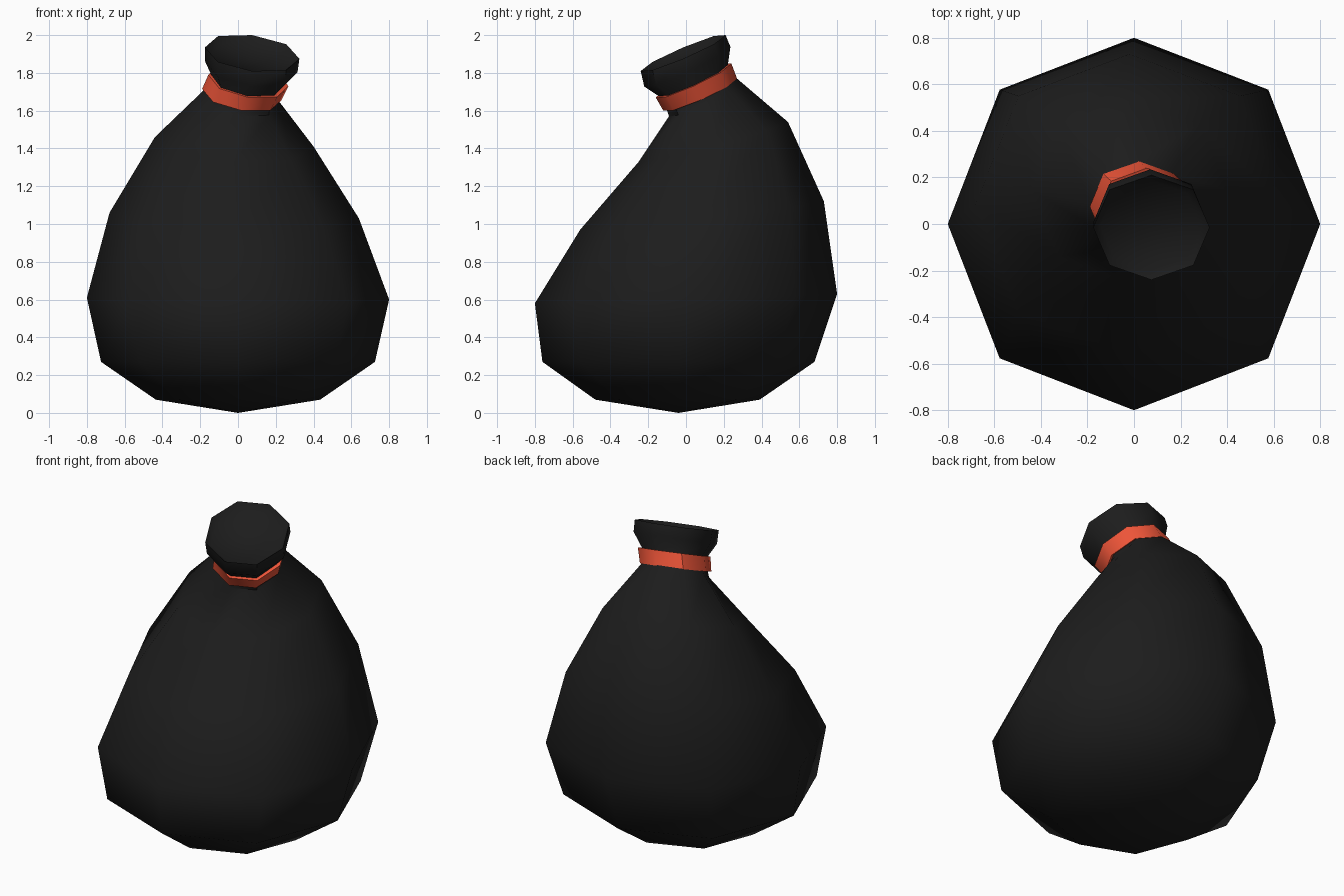
import bpy, math
from mathutils import Vector

if "Cube" in bpy.data.objects:
    bpy.data.objects.remove(bpy.data.objects["Cube"])

SIDES = 8


def material(name, rgb):
    m = bpy.data.materials.new(name)
    m.diffuse_color = (*rgb, 1)
    m.use_nodes = True
    m.node_tree.nodes["Principled BSDF"].inputs["Base Color"].default_value = m.diffuse_color
    return m


def ring(cx, cy, cz, rx, ry, tilt_x, tilt_y):
    """Tilted octagon; tilt_x / tilt_y are the rises at the +x and +y points."""
    pts = []
    for i in range(SIDES):
        a = 2 * math.pi * i / SIDES
        k = 1.02 if i % 2 else 1.0
        c, s = k * math.cos(a), k * math.sin(a)
        pts.append(Vector((cx + rx * c, cy + ry * s, cz + tilt_x * c + tilt_y * s)))
    return pts


def loft(name, rings, mat, start=None, end=None, closed=False):
    verts = [p for r in rings for p in r]
    faces = []
    n = len(rings)
    for j in range(n if closed else n - 1):
        a, b = j * SIDES, ((j + 1) % n) * SIDES
        for i in range(SIDES):
            k = (i + 1) % SIDES
            faces.append((a + i, a + k, b + k, b + i))
    for tip, base, flip in ((start, 0, True), (end, (n - 1) * SIDES, False)):
        if tip is None:
            continue
        verts.append(Vector(tip))
        t = len(verts) - 1
        for i in range(SIDES):
            f = (base + i, base + (i + 1) % SIDES, t)
            faces.append(f[::-1] if flip else f)
    me = bpy.data.meshes.new(name)
    me.from_pydata(verts, [], faces)
    me.materials.append(mat)
    ob = bpy.data.objects.new(name, me)
    bpy.context.collection.objects.link(ob)
    bpy.ops.object.select_all(action='DESELECT')
    ob.select_set(True)
    bpy.context.view_layer.objects.active = ob
    bpy.ops.object.shade_smooth_by_angle(angle=math.radians(50))
    return ob


black = material("black_plastic", (0.012, 0.012, 0.012))
red = material("red_tie", (0.85, 0.09, 0.04))

# Sack body, pinched neck, flared mouth and shallow hollow on top
loft("sack", [ring(*r) for r in (
    (0.00, -0.045, 0.07, 0.435, 0.435, 0, 0),
    (0.00, -0.04, 0.27, 0.725, 0.72, 0, 0),
    (0.00, 0.00, 0.605, 0.80, 0.80, -0.005, 0.025),
    (-0.02, 0.085, 1.045, 0.66, 0.645, -0.015, 0.075),
    (-0.02, 0.145, 1.435, 0.42, 0.395, -0.025, 0.105),
    (0.015, 0.09, 1.67, 0.205, 0.18, -0.03, 0.10),
    (0.045, 0.05, 1.745, 0.18, 0.17, -0.03, 0.085),
    (0.07, 0.007, 1.833, 0.245, 0.228, -0.03, 0.105),
    (0.075, -0.015, 1.905, 0.25, 0.225, -0.03, 0.095),
    (0.07, -0.007, 1.872, 0.215, 0.195, -0.025, 0.082),
)], black, start=(0, -0.04, 0), end=(0.07, -0.005, 1.865))

# Tie band around the neck
loft("tie_band", [ring(*r) for r in (
    (0.02, 0.075, 1.685, 0.21, 0.195, -0.03, 0.085),
    (0.055, 0.04, 1.76, 0.212, 0.20, -0.03, 0.09),
    (0.055, 0.04, 1.76, 0.165, 0.155, -0.023, 0.07),
    (0.02, 0.075, 1.685, 0.165, 0.155, -0.023, 0.07),
)], red, closed=True)
